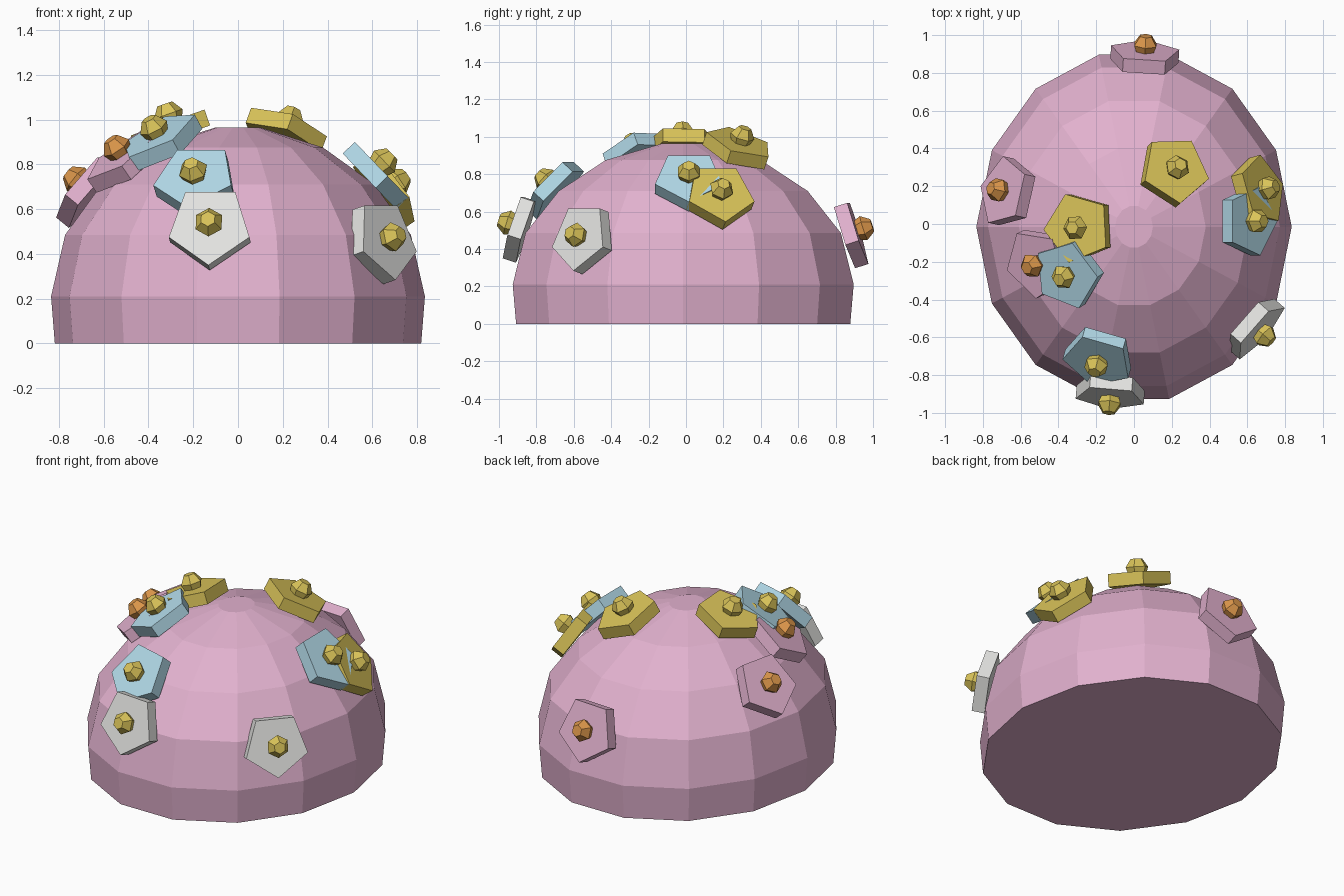
import bpy, bmesh, math
from mathutils import Vector, Matrix

cube = bpy.data.objects.get("Cube")
if cube:
    bpy.data.objects.remove(cube)


def material(name, rgb):
    m = bpy.data.materials.new(name)
    m.use_nodes = True
    m.diffuse_color = (*rgb, 1)
    m.node_tree.nodes["Principled BSDF"].inputs["Base Color"].default_value = (*rgb, 1)
    return m


PINK = material("pink", (0.76, 0.44, 0.62))
BLUE = material("pale blue", (0.44, 0.69, 0.80))
YELLOW = material("yellow", (0.70, 0.55, 0.10))
ORANGE = material("orange", (0.72, 0.31, 0.07))
WHITE = material("off white", (0.78, 0.78, 0.76))


def lathe(name, profile, sides, mat, matrix, scale=(1, 1)):
    """Closed solid from (radius, height) rings, listed bottom to top."""
    bm = bmesh.new()
    rings = []
    for r, z in profile:
        ring = []
        for i in range(sides):
            a = math.tau * i / sides
            ring.append(bm.verts.new((r * scale[0] * math.cos(a),
                                      r * scale[1] * math.sin(a), z)))
        rings.append(ring)
    for low, high in zip(rings, rings[1:]):
        for i in range(sides):
            j = (i + 1) % sides
            bm.faces.new((low[i], low[j], high[j], high[i]))
    bm.faces.new(rings[0][::-1])
    bm.faces.new(rings[-1])
    bm.transform(matrix)
    mesh = bpy.data.meshes.new(name)
    bm.to_mesh(mesh)
    bm.free()
    mesh.materials.append(mat)
    obj = bpy.data.objects.new(name, mesh)
    bpy.context.collection.objects.link(obj)
    return obj


# Faceted oval dome
DOME = [(0.98, 0), (1, 0.21), (0.925, 0.485), (0.73, 0.71), (0.455, 0.875), (0.12, 0.965)]
lathe("dome", DOME, 14, PINK, Matrix.Translation((0, -0.015, 0)), (0.835, 0.935))

# Pentagonal flowers with a faceted bud, set on the dome
PLATE = [(0.19, -0.105), (0.19, -0.03)]
BUD = [(0.05, -0.04), (0.067, 0.005), (0.035, 0.053)]
DOWN = (0, 0, -1)


def flower(name, mat, bud_mat, centre, normal, point=DOWN):
    n = Vector(normal).normalized()
    x = Vector(point)
    x = (x - n * x.dot(n)).normalized()
    y = n.cross(x)
    frame = Matrix((x, y, n)).transposed().to_4x4()
    frame.translation = centre
    lathe(name + "_petals", PLATE, 5, mat, frame)
    lathe(name + "_bud", BUD, 6, bud_mat, frame)


flower("front_white", WHITE, YELLOW, (-0.13, -0.95, 0.54), (-0.08, -0.95, 0.31))
flower("front_blue", BLUE, YELLOW, (-0.20, -0.75, 0.77), (-0.2, -0.7, 0.66))
flower("upper_blue", BLUE, YELLOW, (-0.375, -0.28, 0.96), (-0.45, -0.3, 0.84), (1, 0.1, 0))
flower("right_pink", PINK, ORANGE, (-0.54, -0.22, 0.87), (-0.55, -0.25, 0.8), (-0.11, 0.16, 0))
flower("top_yellow", YELLOW, YELLOW, (-0.31, -0.02, 1.02), (-0.33, 0, 0.94), (-1, -0.05, 0))
flower("back_yellow", YELLOW, YELLOW, (0.23, 0.30, 1.0), (0.33, 0.3, 0.9), (0.03, -1, 0))
flower("left_blue", BLUE, YELLOW, (0.65, 0.015, 0.81), (0.72, 0, 0.69))
flower("left_yellow", YELLOW, YELLOW, (0.71, 0.19, 0.72), (0.8, 0.22, 0.56))
flower("left_white", WHITE, YELLOW, (0.69, -0.59, 0.475), (0.73, -0.64, 0.25))
flower("back_pink", PINK, ORANGE, (0.06, 0.945, 0.51), (0.06, 0.95, 0.31))
flower("right_back_pink", PINK, ORANGE, (-0.72, 0.18, 0.73), (-0.76, 0.17, 0.62))
